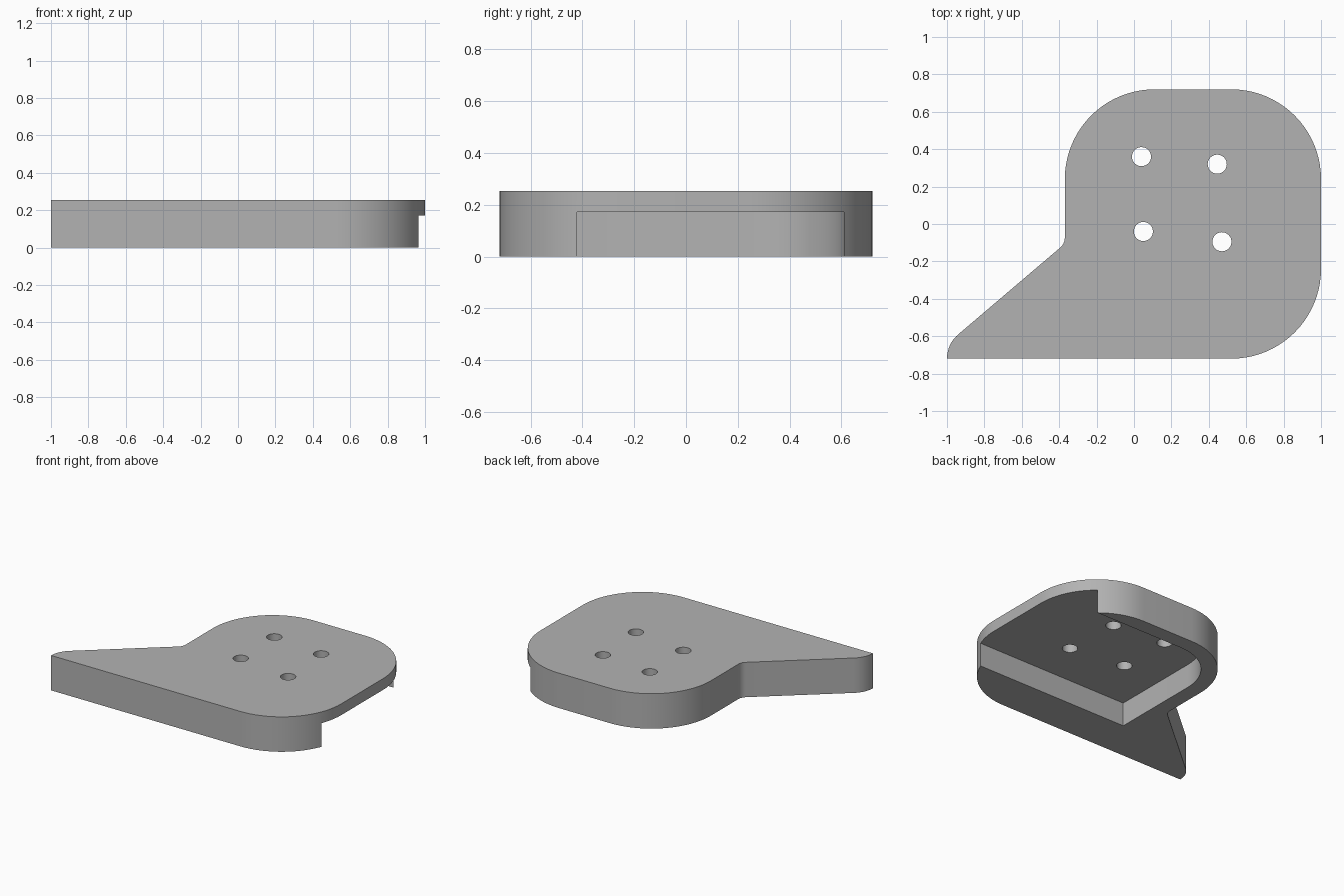
import bpy
import bmesh
from math import cos, sin, radians

cube = bpy.data.objects.get("Cube")
if cube:
    bpy.data.objects.remove(cube)

HEIGHT, POCKET = 0.254, 0.172

grey = bpy.data.materials.new("plain_grey")
grey.use_nodes = True
colour = (0.45, 0.45, 0.45, 1)
grey.diffuse_color = colour
grey.node_tree.nodes["Principled BSDF"].inputs["Base Color"].default_value = colour


def arc(cx, cy, r, start, end, steps=20):
    angles = [radians(start + (end - start) * i / steps) for i in range(steps + 1)]
    return [(cx + r * cos(a), cy + r * sin(a)) for a in angles]


def prism(name, outline, z0, z1):
    bm = bmesh.new()
    base = bm.faces.new([bm.verts.new((x, y, z0)) for x, y in outline])
    top = bmesh.ops.extrude_face_region(bm, geom=[base])["geom"]
    verts = [v for v in top if isinstance(v, bmesh.types.BMVert)]
    bmesh.ops.translate(bm, verts=verts, vec=(0, 0, z1 - z0))
    bmesh.ops.recalc_face_normals(bm, faces=bm.faces)
    mesh = bpy.data.meshes.new(name)
    bm.to_mesh(mesh)
    bm.free()
    mesh.materials.append(grey)
    obj = bpy.data.objects.new(name, mesh)
    bpy.context.collection.objects.link(obj)
    return obj


# Rounded plate with a tapering wing, listed counter-clockwise
outline = [(-1, -0.72)]
outline += arc(0.52, -0.24, 0.48, -90, 0)
outline += arc(0.52, 0.24, 0.48, 0, 90)
outline += arc(0.11, 0.24, 0.48, 90, 180)
outline += arc(-0.44, -0.073, 0.07, 0, -49.6, 8)
outline += arc(-0.83, -0.72, 0.17, 130.4, 180, 10)[:-1]
plate = prism("mounting_plate", outline, 0, HEIGHT)

# Underside pocket, open on the left side, with one rounded corner
pocket = [(-0.26, -0.42), (1.2, -0.42), (1.2, 0.61)]
pocket += arc(0.11, 0.24, 0.37, 90, 180)
cutters = [prism("pocket_cutter", pocket, -0.1, POCKET)]

# Four through holes
for x, y in [(0.04, 0.36), (0.445, 0.32), (0.05, -0.04), (0.47, -0.095)]:
    ring = arc(x, y, 0.051, 0, 360, 32)[:-1]
    cutters.append(prism("hole_cutter", ring, -0.1, HEIGHT + 0.1))

bpy.ops.object.select_all(action='DESELECT')
plate.select_set(True)
bpy.context.view_layer.objects.active = plate
for cutter in cutters:
    cutter.hide_render = True
    cut = plate.modifiers.new("cut", 'BOOLEAN')
    cut.operation = 'DIFFERENCE'
    cut.solver = 'EXACT'
    cut.object = cutter
    bpy.ops.object.modifier_apply(modifier=cut.name)
    bpy.data.objects.remove(cutter)

bpy.ops.object.shade_smooth_by_angle(angle=radians(30))
